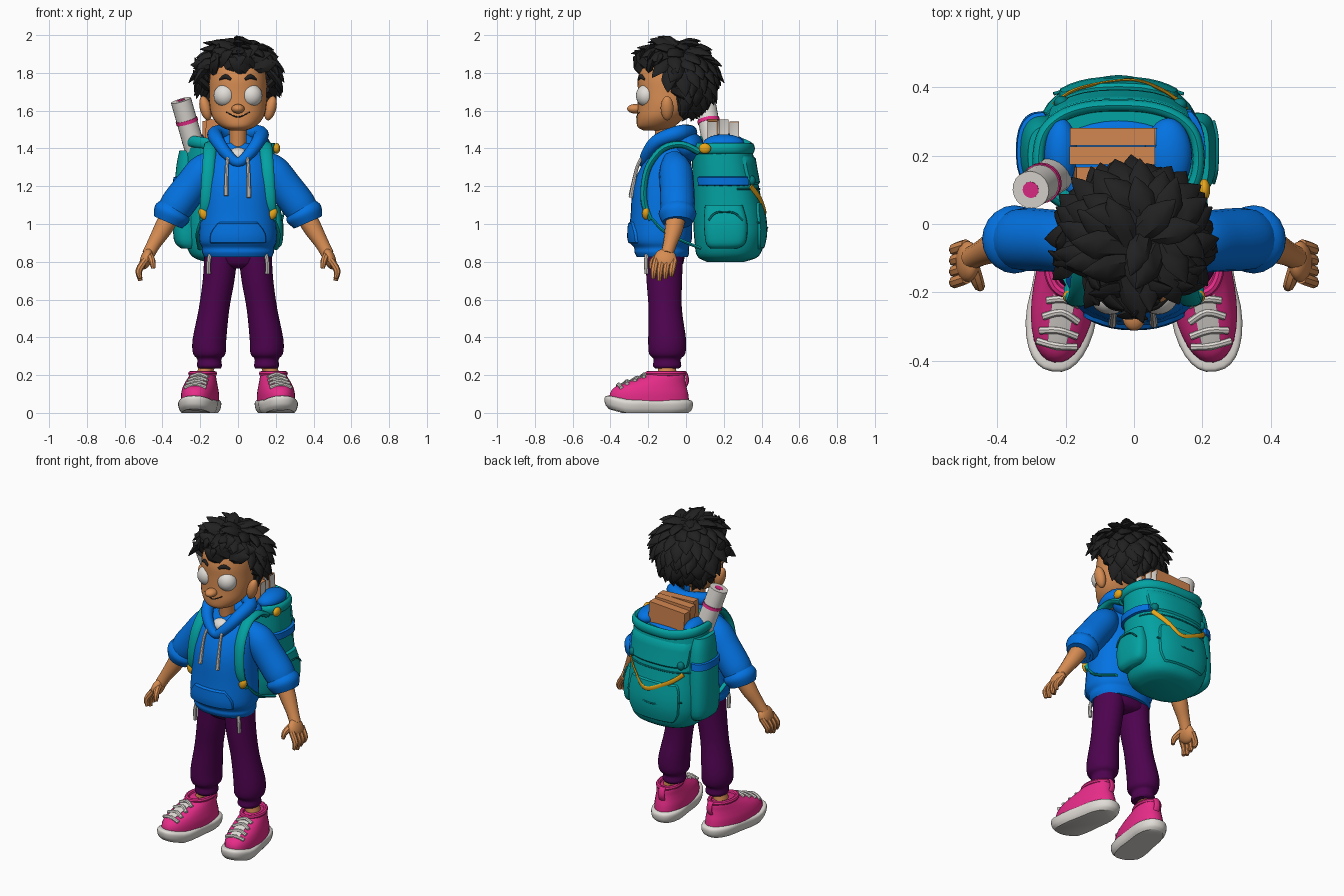
import bpy, bmesh, math, random
from mathutils import Vector, Matrix

cube = bpy.data.objects.get("Cube")
if cube:
    bpy.data.objects.remove(cube, do_unlink=True)
random.seed(4)

def material(name, r, g, b):
    m = bpy.data.materials.new(name)
    m.use_nodes = True
    m.diffuse_color = (r, g, b, 1)
    m.node_tree.nodes["Principled BSDF"].inputs["Base Color"].default_value = (r, g, b, 1)
    return m

SKIN = material("skin", .67, .262, .085)
HAIR = material("black_hair", .015, .015, .016)
BLUE = material("hoodie_blue", .001, .17, .76)
TEAL = material("pack_teal", .001, .36, .36)
DARK = material("dark_teal", .001, .2, .21)
PLUM = material("plum_trousers", .075, .001, .078)
PINK = material("shoe_pink", .8, .025, .25)
WHITE = material("off_white", .75, .72, .68)
GOLD = material("golden_trim", .8, .38, .01)
BOOK = material("book_brown", .64, .24, .08)

def finish(bm, name, *mats):
    bmesh.ops.recalc_face_normals(bm, faces=bm.faces)
    me = bpy.data.meshes.new(name)
    bm.to_mesh(me)
    bm.free()
    for m in mats:
        me.materials.append(m)
    me.shade_smooth()
    me.set_sharp_from_angle(angle=math.radians(42))
    ob = bpy.data.objects.new(name, me)
    bpy.context.scene.collection.objects.link(ob)
    return ob

def mirror(ob):
    bm = bmesh.new()
    bm.from_mesh(ob.data)
    bm.transform(Matrix.Scale(-1, 4, (1, 0, 0)) @ ob.matrix_basis)
    return finish(bm, ob.name.replace("left", "right"), *ob.data.materials)

def spline(rows, k=4, cyclic=False):
    n, out = len(rows), []
    at = lambda i: rows[i % n] if cyclic else rows[max(0, min(n - 1, i))]
    for i in range(n if cyclic else n - 1):
        for j in range(k):
            t = j / k
            out.append(tuple(b + .5 * t * (c - a + t * (2*a - 5*b + 4*c - d + t * (3*(b - c) + d - a)))
                             for a, b, c, d in zip(at(i - 1), at(i), at(i + 1), at(i + 2))))
    return out if cyclic else out + [rows[-1]]

def skin_rings(bm, rings, cyclic=False):
    vs = [[bm.verts.new(p) for p in r] for r in rings]
    n = len(vs[0])
    for a, b in zip(vs, vs[1:] + vs[:1] if cyclic else vs[1:]):
        for i in range(n):
            bm.faces.new((a[i], a[(i + 1) % n], b[(i + 1) % n], b[i]))
    if not cyclic:
        bm.faces.new(vs[0])
        bm.faces.new(vs[-1])

def ring_point(s, deg, n, off=0):
    c, q = math.cos(math.radians(deg)), math.sin(math.radians(deg))
    f = lambda v: math.copysign(abs(v) ** (2 / n), v)
    return Vector((s[0] + (s[3] + off) * f(c), s[1] + (s[4] + off) * f(q), s[2]))

# Stacked horizontal sections: x, y, z, half width, half depth
def loft(name, rows, mat, n=2.0, segs=32):
    bm = bmesh.new()
    skin_rings(bm, [[ring_point(s, 360 * i / segs, n) for i in range(segs)] for s in spline(rows)])
    return finish(bm, name, mat)

def on_surface(rows, deg, z, off, n):
    st = spline(rows)
    for a, b in zip(st, st[1:]):
        if a[2] <= z <= b[2]:
            t = (z - a[2]) / max(b[2] - a[2], 1e-6)
            return ring_point([p + (q - p) * t for p, q in zip(a, b)], deg, n, off)
    return ring_point(st[-1], deg, n, off)

def add_tube(bm, pts, radii, ref=(0, 1, 0), segs=12, cyclic=False, k=4):
    rows = []
    for p, r in zip(pts, radii):
        rows.append((*p, *(r if isinstance(r, tuple) else (r, r))))
    rows = spline(rows, k, cyclic)
    ps, rings, n = [Vector(r[:3]) for r in rows], [], len(rows)
    for i, r in enumerate(rows):
        nxt, prv = (i + 1) % n if cyclic else min(i + 1, n - 1), i - 1 if cyclic else max(i - 1, 0)
        t = (ps[nxt] - ps[prv]).normalized()
        side = t.cross(Vector(ref)).normalized()
        up = side.cross(t)
        rings.append([ps[i] + side * r[3] * math.cos(a) + up * r[4] * math.sin(a)
                      for a in (2 * math.pi * j / segs for j in range(segs))])
    skin_rings(bm, rings, cyclic)

def tube(name, pts, radii, mat, **kw):
    bm = bmesh.new()
    add_tube(bm, pts, radii if isinstance(radii, list) else [radii] * len(pts), **kw)
    return finish(bm, name, mat)

def seam(name, rows, path, r, mat, n=2.0, off=0, **kw):
    kw.setdefault("ref", (.1, .1, 1))
    return tube(name, [on_surface(rows, a, z, off, n) for a, z in path], r, mat, **kw)

# Raised panel that follows a lofted surface; outline rows are z, start angle, end angle
def panel(name, rows, outline, off, mat, n=2.0, cols=12):
    bm = bmesh.new()
    out, grid = spline(outline, 3), []
    for j, (z, a0, a1) in enumerate(out):
        grid.append([bm.verts.new(on_surface(rows, a0 + (a1 - a0) * i / cols, z,
                    -.01 if i in (0, cols) or j in (0, len(out) - 1) else off, n)) for i in range(cols + 1)])
    for a, b in zip(grid, grid[1:]):
        for i in range(cols):
            bm.faces.new((a[i], a[i + 1], b[i + 1], b[i]))
    return finish(bm, name, mat)

def ball(name, loc, radii, mat, rot=0):
    bm = bmesh.new()
    bmesh.ops.create_uvsphere(bm, u_segments=24, v_segments=14, radius=1, matrix=Matrix.Translation(loc)
                              @ Matrix.Rotation(rot, 4, 'Y') @ Matrix.Diagonal((*radii, 1)))
    return finish(bm, name, mat)

# Head and face
head = [(0, -.165, 1.495, .04, .06), (0, -.16, 1.515, .09, .097), (0, -.137, 1.56, .132, .124), (0, -.11, 1.62, .15, .147),
        (0, -.1, 1.7, .152, .155), (0, -.09, 1.78, .15, .163), (0, -.08, 1.86, .13, .14), (0, -.07, 1.93, .05, .06)]
loft("head", head, SKIN, 2.1)
loft("neck", [(0, -.09, 1.32, .06, .06), (0, -.11, 1.42, .045, .047), (0, -.12, 1.53, .05, .05)], SKIN)
ball("nose", (0, -.27, 1.61), (.034, .042, .025), SKIN)
mirror(ball("left_eye", (.07, -.21, 1.68), (.059, .055, .06), WHITE))
mirror(ball("left_ear", (.172, -.1, 1.613), (.03, .034, .066), SKIN, .25))
mirror(seam("left_eyebrow", head, [(-76, 1.765), (-64, 1.78), (-50, 1.765)], [.007, .013, .006], HAIR))
seam("mouth", head, [(-115, 1.592), (-90, 1.566), (-65, 1.592)], .0035, HAIR)

# Hair cap with leaf-shaped tufts: swept from the crown, sideways along the fringe
centre, size = Vector((0, -.055, 1.78)), Vector((.185, .185, .172))
def on_face(p):
    return (p.y < -.12 and p.z < 1.82) or (p.y < -.045 and p.z < 1.73)
bm = bmesh.new()
bmesh.ops.create_uvsphere(bm, u_segments=32, v_segments=20, radius=1,
                          matrix=Matrix.Translation(centre) @ Matrix.Diagonal((*size, 1)))
bmesh.ops.delete(bm, geom=[v for v in bm.verts if on_face(v.co) or v.co.z < 1.61], context='VERTS')
finish(bm, "hair_cap", HAIR)
bm = bmesh.new()
for i in range(150):
    h = 1 - 1.93 * (i + .5) / 150
    a = i * 2.39996
    u = Vector((math.cos(a) * math.sqrt(1 - h * h), math.sin(a) * math.sqrt(1 - h * h), h))
    p = centre + Vector(u * s for u, s in zip(u, size))
    if on_face(p) or p.z < 1.61:
        continue
    fringe = (p.y < -.12 and p.z < 1.9) or (p.y < -.03 and p.z < 1.8)
    flow = Vector((random.choice((-.9, .9)), 0, random.uniform(0, .6))) if fringe \
        else Vector((random.uniform(-.5, .5), random.uniform(-.5, .5), -1))
    flow = (flow - u * flow.dot(u)).normalized()
    reach, w = random.uniform(.09, .12) * (.8 if fringe else 1), random.uniform(.034, .044)
    lift = random.uniform(.035, .06)
    add_tube(bm, [p - u * .02 - flow * .03, p + u * .026 + flow * reach * .4, p + u * lift + flow * reach],
             [(w * .8, w * .5), (w, w * .5), (.002, .002)], ref=u, segs=6, k=2)
finish(bm, "hair_tufts", HAIR)

# Hoodie body, hood, pocket and drawstrings
body = [(0, -.125, .825, .18, .135), (0, -.128, .85, .19, .145), (0, -.13, .875, .19, .145), (0, -.135, .92, .206, .166),
        (0, -.13, 1.05, .2, .163), (0, -.122, 1.2, .19, .158), (0, -.1, 1.32, .175, .128),
        (0, -.08, 1.39, .13, .09), (0, -.085, 1.43, .07, .06)]
loft("hoodie_body", body, BLUE, 2.2)
panel("hoodie_pocket", body, [(.885, -139, -41), (.95, -137, -43), (1.02, -118, -62)], .01, BLUE, 2.2)
right_half = [(.062, -.205, 1.375), (.108, -.15, 1.44), (.115, -.04, 1.48)]
loop = [(0, -.222, 1.325)] + right_half + [(0, .02, 1.485)] + [(-x, y, z) for x, y, z in reversed(right_half)]
tube("hood_rim", loop, [.027, .031, .037, .042, .04, .042, .037, .031], BLUE, ref=(0, 0, 1), cyclic=True)
ball("hood_sack", (0, .01, 1.41), (.155, .085, .08), BLUE)
ball("undershirt", (0, -.15, 1.36), (.06, .058, .045), WHITE)
for name, x, low in (("left_drawstring", .055, 1.14), ("right_drawstring", -.06, 1.15)):
    tube(name, [(x * .9, -.235, 1.35), (x, -.262, 1.29), (x * 1.05, -.292, low)], [.009, .009, .012], WHITE, ref=(1, 0, 0), segs=8)

# Arms and hands
mirror(tube("left_sleeve", [(.12, -.07, 1.345), (.18, -.055, 1.285), (.25, -.048, 1.195), (.315, -.045, 1.11), (.34, -.045, 1.07),
            (.355, -.045, 1.045), (.372, -.045, 1.01)], [.055, .087, .091, .092, .088, .096, .065], BLUE, segs=20))
mirror(tube("left_cuff_roll", [(.333, -.045, 1.085), (.35, -.045, 1.053), (.37, -.045, 1.008)], [.085, .1, .08], BLUE, segs=20))
mirror(tube("left_forearm", [(.35, -.05, 1.06), (.4, -.065, .97), (.445, -.085, .895), (.475, -.1, .84)],
            [.055, .048, .037, .034], SKIN))
mirror(ball("left_palm", (.486, -.11, .815), (.031, .06, .058), SKIN, -.35))
for i in range(4):
    y = -.158 + .032 * i
    mirror(tube(f"left_finger_{i + 1}", [(.49, y, .81), (.524, y - .012, .755), (.517, y - .016, .7 + .012 * abs(i - 1))],
                [.018, .018, .011], SKIN, segs=8))
mirror(tube("left_thumb", [(.475, -.12, .84), (.455, -.175, .805), (.448, -.185, .765)], [.022, .018, .011], SKIN, ref=(1, 0, 0), segs=8))

# Trousers
loft("trouser_hips", [(0, -.11, .765, .04, .06), (0, -.11, .79, .13, .095), (0, -.115, .86, .17, .11)], PLUM, 2.3)
mirror(loft("left_trouser_leg", [(.15, -.1, .235, .058, .062), (.151, -.1, .25, .066, .075), (.152, -.1, .285, .064, .072),
            (.152, -.1, .315, .086, .096), (.151, -.1, .39, .089, .1), (.127, -.11, .55, .081, .088),
            (.103, -.115, .7, .084, .094), (.09, -.115, .84, .088, .1)], PLUM))
mirror(tube("left_hip_cord", [(.145, -.205, .85), (.155, -.212, .8), (.155, -.208, .735)], .011, WHITE, segs=8))

# Ankles and shoes, turned slightly outwards
mirror(loft("left_ankle", [(.187, -.1, .17, .04, .05), (.158, -.1, .27, .045, .047)], SKIN))
upper = [(0, -.195, .05, .094, .213), (0, -.198, .1, .094, .21), (0, -.19, .135, .088, .193),
         (0, -.163, .163, .08, .16), (0, -.125, .19, .071, .12), (0, -.11, .208, .064, .1)]
sole = loft("left_sole", [(0, -.2, 0, .09, .212), (0, -.2, .018, .102, .231), (0, -.2, .045, .108, .237),
            (0, -.2, .062, .104, .232), (0, -.2, .07, .09, .215)], WHITE, 2.4)
for v in sole.data.vertices:
    v.co.z += .25 * max(0, -.33 - v.co.y)
    v.co.x *= 1 - .1 * math.exp(-((v.co.y + .17) / .08) ** 2)
shoe = [sole, loft("left_shoe_upper", upper, PINK, 2.2),
        panel("left_shoe_tongue", upper, [(.14, -106, -74), (.165, -114, -66), (.206, -122, -58)], .01, WHITE, 2.2, 8),
        tube("left_heel_tab", [(0, -.01, .13), (0, .008, .17), (0, -.005, .215), (0, -.03, .195)], (.008, .02), PINK, ref=(1, 0, 0)),
        tube("left_shoe_collar", [(.062 * math.cos(a), -.11 + .095 * math.sin(a), .208) for a in (math.pi * i / 6 for i in range(12))],
             .014, PINK, ref=(0, 0, 1), cyclic=True, segs=8)]
for i in range(4):
    z = .14 + .018 * i
    shoe.append(seam(f"left_lace_{i + 1}", upper, [(-126, z - .006), (-90, z + .01), (-54, z - .006)], .011, WHITE, 2.2, .006, segs=8))
for ob in shoe:
    ob.matrix_basis = Matrix.Translation((.17, 0, 0)) @ Matrix.Rotation(math.radians(9), 4, 'Z')
    mirror(ob)

# Backpack body, rim that rises on one side, and stuffed lining
X = -.045
pack = [(X, .21, .8, .13, .1), (X, .222, .83, .2, .163), (X, .23, .91, .235, .185), (X, .23, 1.0, .242, .191),
        (X, .215, 1.15, .24, .18), (X, .2, 1.3, .24, .167), (X, .19, 1.405, .238, .16)]
N = 2.5
loft("backpack_body", pack, TEAL, N)
tube("backpack_rim", [on_surface(pack, a, 1.4, -.004, N) + Vector((0, 0, max(0, .04 * math.cos(math.radians(a - 195)))))
     for a in range(0, 360, 20)], (.018, .03), TEAL, ref=(0, 0, 1), cyclic=True)
loft("stuffed_jacket", [(X, .18, 1.38, .2, .12), (X, .18, 1.41, .2, .12), (X, .18, 1.42, .1, .08)], BLUE)
ball("left_jacket_fold", (.1, .2, 1.425), (.07, .11, .05), BLUE)
ball("right_jacket_fold", (-.215, .21, 1.43), (.05, .1, .05), BLUE)
panel("rear_pocket", pack, [(.86, 56, 124), (.93, 45, 135), (1.06, 45, 135), (1.12, 52, 128)], .009, TEAL, N)
panel("rear_lid", pack, [(1.2, 35, 145), (1.28, 30, 150), (1.37, 28, 152)], .01, TEAL, N)
seam("rear_chevron", pack, [(42, 1.2), (64, 1.135), (85, 1.06), (112, 1.125), (134, 1.18)], (.005, .014), GOLD, N, .009, k=6)
seam("rear_zip", pack, [(45, 1.01), (90, .98), (135, 1.01)], .005, DARK, N, .009, k=6)
seam("lid_seam", pack, [(a, 1.185) for a in range(15, 171, 15)], .005, DARK, N)

# Side pockets, compression straps and trims
loft("left_side_pocket", [(.18, .2, .87, .03, .07), (.185, .21, .9, .05, .105), (.185, .21, 1.0, .055, .115),
                          (.18, .2, 1.1, .04, .1)], TEAL, 3)
tall = [(-.26, .21, .87, .04, .08), (-.27, .215, .92, .07, .11), (-.27, .215, 1.1, .072, .112),
        (-.262, .21, 1.3, .065, .1), (-.255, .2, 1.39, .055, .085)]
loft("right_side_pocket", tall, TEAL, N)
tube("left_pocket_zip", [(.233, .12, 1.02), (.242, .16, 1.06), (.243, .25, 1.06), (.233, .3, 1.02)], .005, DARK, ref=(1, 0, 0))
band = lambda a0, a1: [(1.2, a0, a1), (1.225, a0, a1), (1.255, a0, a1)]
panel("left_compression_strap", pack, band(-55, 45), .014, BLUE, N)
panel("right_compression_strap", tall, band(75, 260), .01, BLUE, N)
ball("left_strap_buckle", on_surface(pack, 48, 1.23, .006, N), (.022, .02, .026), DARK)
ball("right_strap_buckle", on_surface(pack, 128, 1.23, .006, N), (.022, .02, .026), DARK)
ball("left_rim_tag", (.205, .1, 1.4), (.018, .032, .028), GOLD)

# Shoulder straps
mirror(tube("left_shoulder_strap", [(.14, .07, 1.38), (.145, -.02, 1.42), (.148, -.12, 1.4), (.155, -.195, 1.31), (.162, -.222, 1.2),
            (.168, -.218, 1.1), (.18, -.185, 1.02)], [(.018, .034)] * 6 + [(.014, .025)], TEAL, ref=(1, 0, 0)))
mirror(tube("left_lower_strap", [(.18, -.19, 1.04), (.21, -.1, .95), (.2, .08, .87)], (.008, .014), TEAL, ref=(1, 0, 0)))
mirror(ball("left_strap_slider", (.183, -.212, 1.055), (.024, .02, .034), GOLD, .4))

# Books with pale page edges on one side
for i, (x, y, top, tilt) in enumerate(((-.05, .14, 1.55, .05), (-.06, .2, 1.55, -.03), (-.055, .255, 1.535, -.06))):
    bm = bmesh.new()
    bmesh.ops.create_cube(bm, size=1, matrix=Matrix.Translation((x, y, top - .13))
                          @ Matrix.Rotation(tilt, 4, 'Y') @ Matrix.Diagonal((.25, .052, .26, 1)))
    bm.normal_update()
    pages = max(bm.faces, key=lambda f: f.normal.x)
    bmesh.ops.inset_region(bm, faces=[pages], thickness=.005, depth=-.003)
    pages.material_index = 1
    finish(bm, f"book_{i + 1}", BOOK, WHITE)

# Rolled paper with a band
low, high = Vector((-.215, .155, 1.35)), Vector((-.302, .1, 1.655))
along = lambda t: low.lerp(high, t)
tube("paper_roll", [low, high], .055, WHITE, segs=20)
tube("paper_roll_band", [along(.61), along(.67)], .059, PINK, segs=20)
tube("paper_roll_core", [along(.95), along(1.006)], .024, PINK, segs=20)
